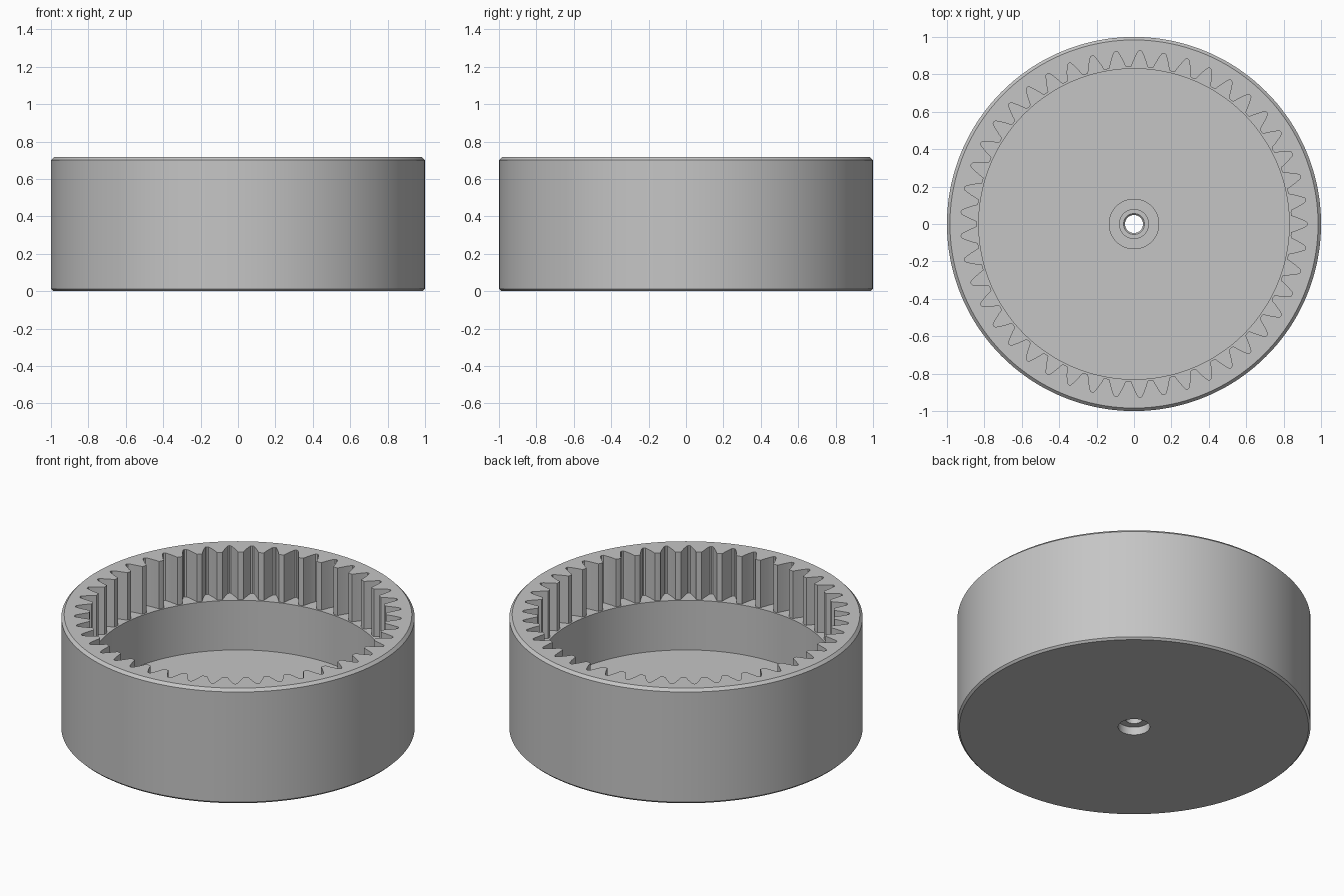
import bpy
import bmesh
from math import cos, sin, radians

cube = bpy.data.objects.get("Cube")
if cube:
    bpy.data.objects.remove(cube)

# Single grey material
grey = bpy.data.materials.new("grey")
grey.use_nodes = True
colour = (0.56, 0.56, 0.56, 1)
grey.diffuse_color = colour
grey.node_tree.nodes["Principled BSDF"].inputs["Base Color"].default_value = colour

# Half a tooth gap, from its root to the middle of the tooth tip: (degrees, radius)
TEETH = 45
HALF_GAP = [(0, 0.927), (0.55, 0.924), (1.0, 0.912), (1.65, 0.89),
            (2.3, 0.867), (2.95, 0.842), (4, 0.840)]
one_pitch = [(-a, r) for a, r in HALF_GAP[-2:0:-1]] + HALF_GAP
GEAR = [(radians(a + i * 360 / TEETH), r) for i in range(TEETH) for a, r in one_pitch]


def turned_part(name, profile):
    """Sweep a closed (radius, height) profile round z; radius None follows the teeth."""
    bm = bmesh.new()
    rings = []
    for radius, z in profile:
        ring = []
        for angle, gear_r in GEAR:
            r = gear_r if radius is None else radius
            ring.append(bm.verts.new((r * cos(angle), r * sin(angle), z)))
        rings.append(ring)
    n = len(GEAR)
    for k, low in enumerate(rings):
        high = rings[(k + 1) % len(rings)]
        for i in range(n):
            j = (i + 1) % n
            bm.faces.new((low[i], low[j], high[j], high[i]))
    bmesh.ops.recalc_face_normals(bm, faces=bm.faces)
    mesh = bpy.data.meshes.new(name)
    bm.to_mesh(mesh)
    bm.free()
    mesh.materials.append(grey)
    obj = bpy.data.objects.new(name, mesh)
    bpy.context.collection.objects.link(obj)
    bpy.ops.object.select_all(action="DESELECT")
    obj.select_set(True)
    bpy.context.view_layer.objects.active = obj
    bpy.ops.object.shade_smooth_by_angle(angle=radians(25))
    return obj


# Cup with chamfered rims, internal teeth, a ledge below them and a counterbored floor
turned_part("ring_gear_cup", [
    (0.09, 0), (0.988, 0), (1, 0.012), (1, 0.70), (0.984, 0.717),
    (None, 0.717), (None, 0.42), (0.83, 0.42), (0.83, 0.11),
    (0.048, 0.11), (0.048, 0.05), (0.09, 0.05)])

# Stepped hub on the floor around the shaft hole
turned_part("hub", [
    (0.135, 0.11), (0.135, 0.135), (0.08, 0.135), (0.08, 0.155),
    (0.056, 0.155), (0.048, 0.147), (0.048, 0.11)])
